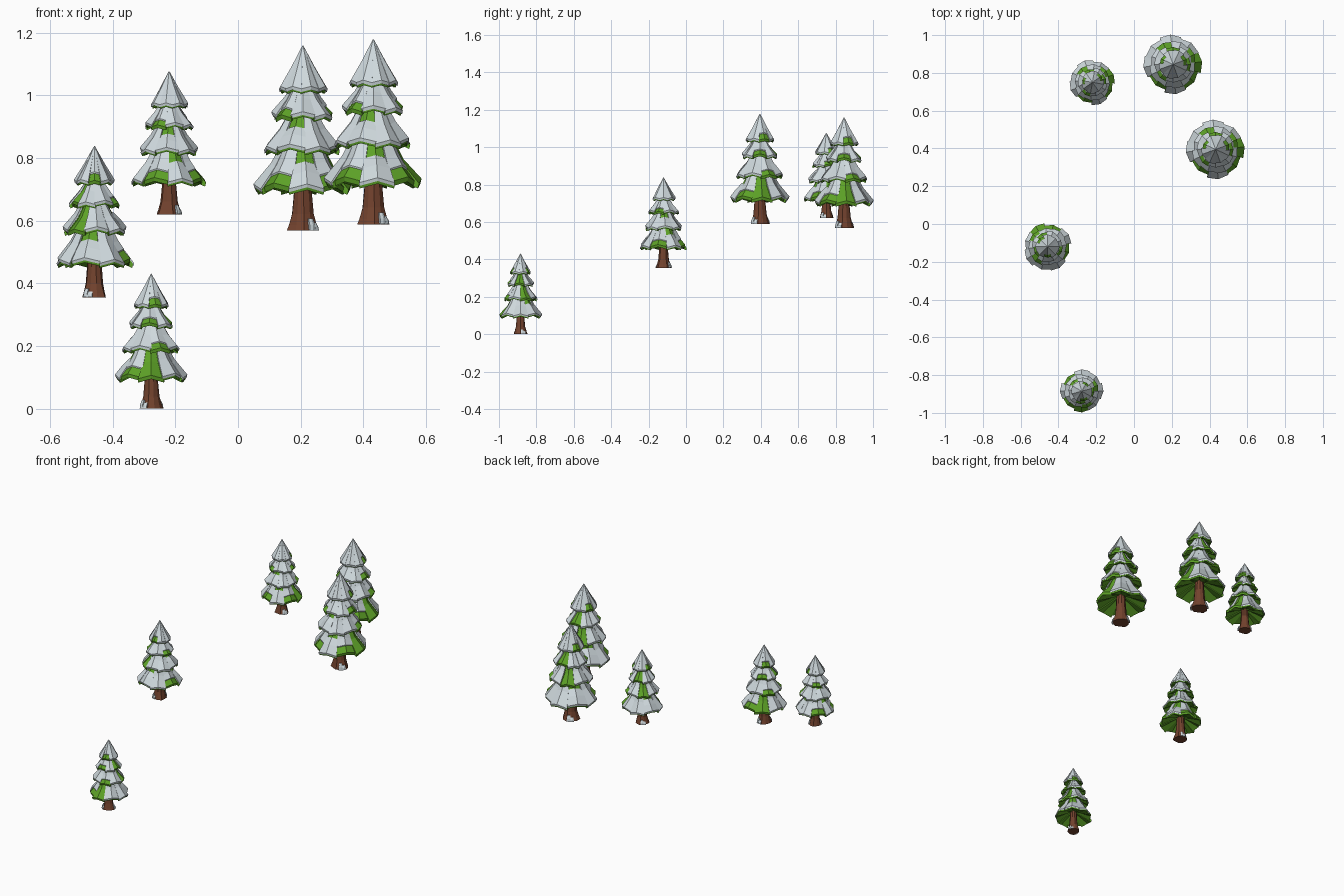
import bpy, bmesh, math, random

if "Cube" in bpy.data.objects:
    bpy.data.objects.remove(bpy.data.objects["Cube"])

random.seed(4)


def material(name, rgb):
    m = bpy.data.materials.new(name)
    m.diffuse_color = (*rgb, 1)
    m.use_nodes = True
    m.node_tree.nodes["Principled BSDF"].inputs["Base Color"].default_value = m.diffuse_color
    return m


SNOW = material("snow", (0.62, 0.69, 0.72))
GREEN = material("needle_green", (0.11, 0.36, 0.02))
BARK = material("bark_brown", (0.17, 0.055, 0.027))


def wedge(bm, profile, angle, half, drop, reach=1.0, lift=0.0, skew=0.0):
    """Sweep a closed (radius, height) profile over three angles, ridge in the middle."""
    cols = []
    for k in (-1, 0, 1):
        a = angle + k * half
        shrink = reach * (1 if k == 0 else 0.97 + 0.03 * k * skew)
        cols.append([bm.verts.new((r * shrink * math.cos(a), r * shrink * math.sin(a),
                                   z + lift - abs(k) * drop * r)) for r, z in profile])
    n = len(profile)
    for a, b in zip(cols, cols[1:]):
        for i in range(n):
            j = (i + 1) % n
            bm.faces.new((a[i], a[j], b[j], b[i]))
    bm.faces.new(cols[0])
    bm.faces.new(cols[2])


def mesh_from(bm, name, mat):
    bmesh.ops.recalc_face_normals(bm, faces=bm.faces)
    me = bpy.data.meshes.new(name)
    bm.to_mesh(me)
    bm.free()
    me.materials.append(mat)
    return me


def mix(p, q, t):
    return (p[0] + (q[0] - p[0]) * t, p[1] + (q[1] - p[1]) * t)


# Branch tiers in a tree of height 1: top, middle, rim, lower rim, underside
TIERS = [
    [(.09, .50), (.165, .355), (.262, .25), (.255, .222), (.04, .30)],
    [(.06, .66), (.13, .535), (.212, .455), (.205, .430), (.04, .50)],
    [(.035, .80), (.095, .70), (.168, .630), (.162, .607), (.03, .66)],
    [(.003, .985), (.062, .87), (.130, .775), (.122, .752), (.02, .80)],
]
# Snow cover by tier and blade: U = upper part bare, L = lower part bare, B = all bare
COVER = ["ULBSSUSL", "SSLSBSSU", "SLSBSSLS", "SLSSLSSS"]


def build_foliage():
    green, snow = bmesh.new(), bmesh.new()
    for t, (prof, cover) in enumerate(zip(TIERS, COVER)):
        n = len(cover)
        for i, c in enumerate(cover):
            ang = 2 * math.pi * i / n + t * 0.35
            half = math.pi / n * (1.16 if i % 2 else 1.0)
            args = dict(drop=0.10, skew=random.uniform(-1, 1),
                        reach=1.0 if i % 2 == 0 else random.uniform(.92, .98),
                        lift=0.008 if i % 2 else -0.003)
            if t == 3:
                args.update(reach=random.uniform(.92, 1.04), lift=0)
            wedge(green, prof, ang, half, **args)
            if c == "B":
                continue
            top, mid, rim = prof[:3]
            a = mix(top, mid, 0.95) if c == "U" else top
            b = mid if c != "U" else mix(mid, rim, 0.4)
            e = mix(mid, rim, 0.45) if c == "L" else mix(mid, rim, 1.0)
            th = 0.013
            shell = [(a[0], a[1] + th * 1.2), (b[0] + th * .7, b[1] + th),
                     (e[0] + th * .5, e[1] + th * .4), (e[0] + th * .2, e[1] - th),
                     (e[0] - .03, e[1] - th * .2), (b[0] - .02, b[1] - .01),
                     (max(a[0] - .02, .001), a[1] - .01)]
            wedge(snow, shell, ang, half * 0.97, **args)
    return mesh_from(green, "branches", GREEN), mesh_from(snow, "snow_cover", SNOW)


def build_trunk():
    bm = bmesh.new()
    rings = []
    sides = 10
    flare = [random.uniform(.85, 1.12) for _ in range(sides)]
    for r, z, f in [(.086, 0, 1), (.076, .03, .8), (.060, .09, .4), (.050, .2, .1), (.04, .42, 0)]:
        ring = []
        for i in range(sides):
            a = 2 * math.pi * i / sides
            q = r * (1 + f * (flare[i] - 1))
            ring.append(bm.verts.new((q * math.cos(a), q * math.sin(a), z)))
        rings.append(ring)
    for a, b in zip(rings, rings[1:]):
        for i in range(sides):
            j = (i + 1) % sides
            bm.faces.new((a[i], a[j], b[j], b[i]))
    bm.faces.new(rings[0])
    bm.faces.new(rings[-1])
    return mesh_from(bm, "trunk", BARK)


def build_foot_snow():
    # Small clumps caught on the roots
    bm = bmesh.new()
    for deg, h in ((32, .065), (56, .045), (195, .06), (218, .04)):
        prof = [(.05, 0.002), (.094, 0.002), (.09, h * .5), (.076, h), (.05, h)]
        wedge(bm, prof, math.radians(deg), 0.2, 0.02)
    return mesh_from(bm, "foot_snow", SNOW)


branches, cover = build_foliage()
PARTS = [build_trunk(), branches, cover, build_foot_snow()]

# x, y, ground height, tree height, turn in degrees
TREES = [
    (-0.277, -0.885, 0.005, 0.43, 180),
    (-0.458, -0.12, 0.355, 0.482, 30),
    (-0.22, 0.75, 0.62, 0.456, -70),
    (0.207, 0.845, 0.568, 0.59, -85),
    (0.432, 0.395, 0.588, 0.59, -85),
]
for k, (x, y, z, h, turn) in enumerate(TREES, 1):
    for me in PARTS:
        ob = bpy.data.objects.new(f"{me.name}_{k}", me)
        ob.location = (x, y, z if k > 1 else 0)
        ob.scale = (h, h, h)
        ob.rotation_euler.z = math.radians(turn)
        bpy.context.scene.collection.objects.link(ob)
